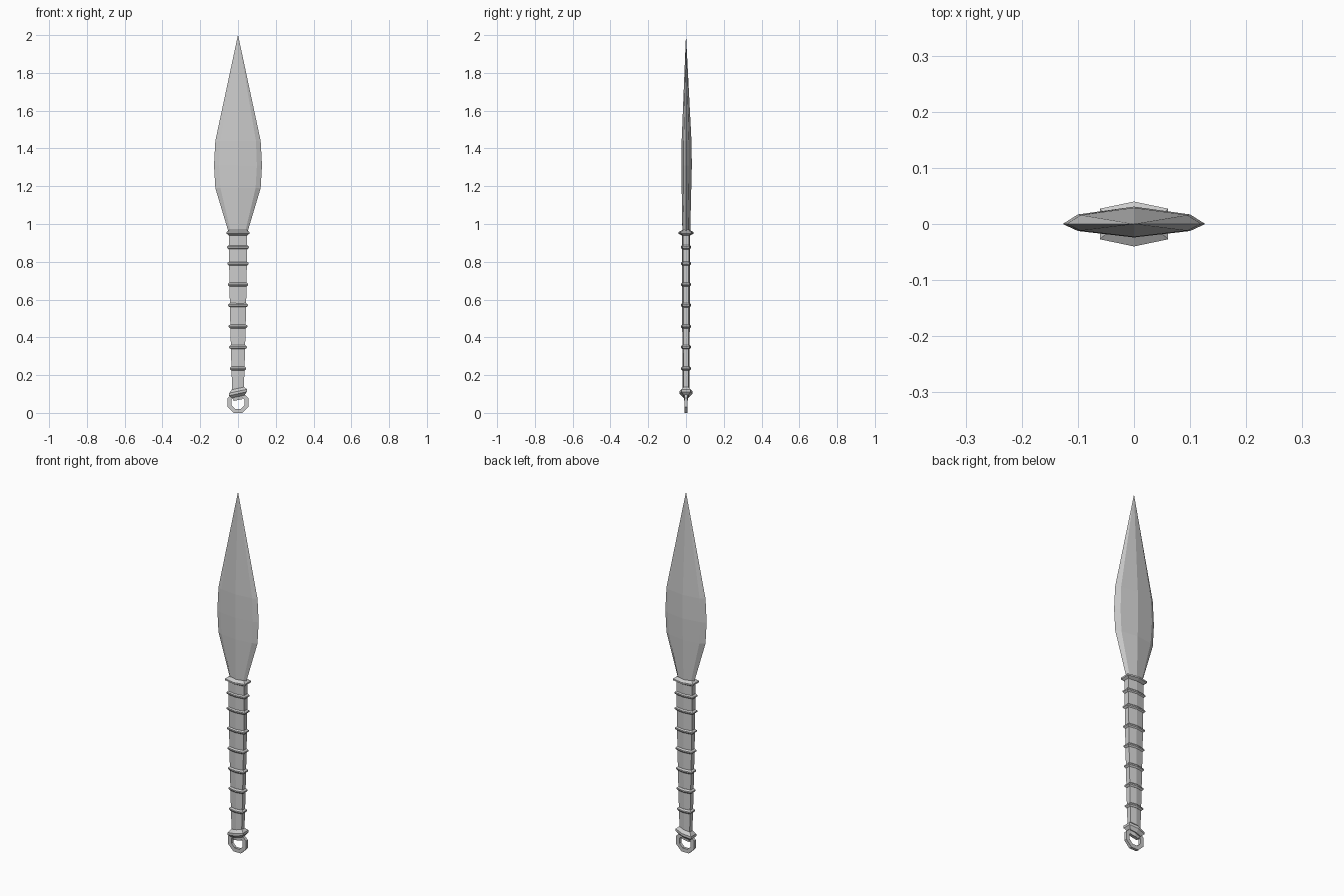
import bpy, bmesh, math

if "Cube" in bpy.data.objects:
    bpy.data.objects.remove(bpy.data.objects["Cube"])


def loft(name, sections, cap=True):
    """Skin a list of equal-length point loops."""
    bm = bmesh.new()
    loops = [[bm.verts.new(p) for p in s] for s in sections]
    n = len(loops[0])
    for a, b in zip(loops, loops[1:]):
        for i in range(n):
            j = (i + 1) % n
            bm.faces.new((a[i], a[j], b[j], b[i]))
    if cap:
        bm.faces.new(loops[0][::-1])
        bm.faces.new(loops[-1])
    bmesh.ops.remove_doubles(bm, verts=bm.verts, dist=1e-5)
    bmesh.ops.recalc_face_normals(bm, faces=bm.faces)
    me = bpy.data.meshes.new(name)
    bm.to_mesh(me)
    bm.free()
    ob = bpy.data.objects.new(name, me)
    bpy.context.collection.objects.link(ob)
    return ob


def hexagon(w, d, z, tilt=0.0):
    """Six-sided grip section with a ridge front and back."""
    side = d * 0.68
    pts = [(w, -side), (w, side), (0, d), (-w, side), (-w, -side), (0, -d)]
    return [(x, y, z + tilt * x) for x, y in pts]


def grip_width(z):
    return 0.030 + (0.049 - 0.030) * min(1, max(0, (z - 0.12) / 0.75)) ** 0.75


# Blade: ridged leaf with a bevelled cutting edge
def blade_section(w, inner, front, back, z):
    bf, bb = -front * 0.52, back * 0.55
    return [(w, 0, z), (inner, bb, z), (0, back, z), (-inner, bb, z),
            (-w, 0, z), (-inner, bf, z), (0, -front, z), (inner, bf, z)]


blade_rows = [(0.045, 0.034, 0.019, 0.022, 0.94), (0.120, 0.093, 0.023, 0.028, 1.19),
              (0.127, 0.100, 0.024, 0.031, 1.31), (0.120, 0.095, 0.023, 0.029, 1.44),
              (0, 0, 0, 0, 2.0)]
bm_rows = [blade_section(*r) for r in blade_rows[:-1]]
tip = (0.0004, 0.0003, 0.0002, 0.0002, 2.0)
loft("blade", bm_rows + [blade_section(*tip)])

# Grip core
loft("grip", [hexagon(grip_width(z), d, z) for z, d in
              [(0.10, 0.018), (0.235, 0.019), (0.46, 0.020), (0.68, 0.021), (0.95, 0.022)]])


# Raised bands around the grip
def band(name, z, w, d, w2, d2, h, tilt=0.0):
    loft(name, [hexagon(w, d, z - h, tilt), hexagon(w2, d2, z - h * 0.3, tilt),
                hexagon(w2, d2, z + h * 0.3, tilt), hexagon(w, d, z + h, tilt)])


for i, z in enumerate([0.235, 0.348, 0.458, 0.57, 0.68, 0.79, 0.877]):
    w = grip_width(z)
    band(f"grip_band_{i + 1}", z, w, 0.020, w + 0.009, 0.027, 0.011)
band("collar", 0.953, 0.047, 0.022, 0.061, 0.040, 0.014)
band("pommel_band", 0.108, 0.033, 0.018, 0.047, 0.034, 0.022, 0.22)

# Short stub joining the grip to the ring
loft("pommel_stub", [hexagon(0.024, 0.010, 0.068, 0.2), hexagon(0.028, 0.014, 0.10, 0.2)])

# Pommel ring: octagonal loop, square section
ring = []
for i in range(9):
    a = math.radians(22.5 + 45 * i)
    c, s = math.cos(a), math.sin(a)
    ring.append([(r * c, y, 0.055 + r * s) for r, y in
                 [(0.0595, -0.008), (0.0595, 0.008), (0.037, 0.008), (0.037, -0.008)]])
loft("pommel_ring", ring, cap=False)
